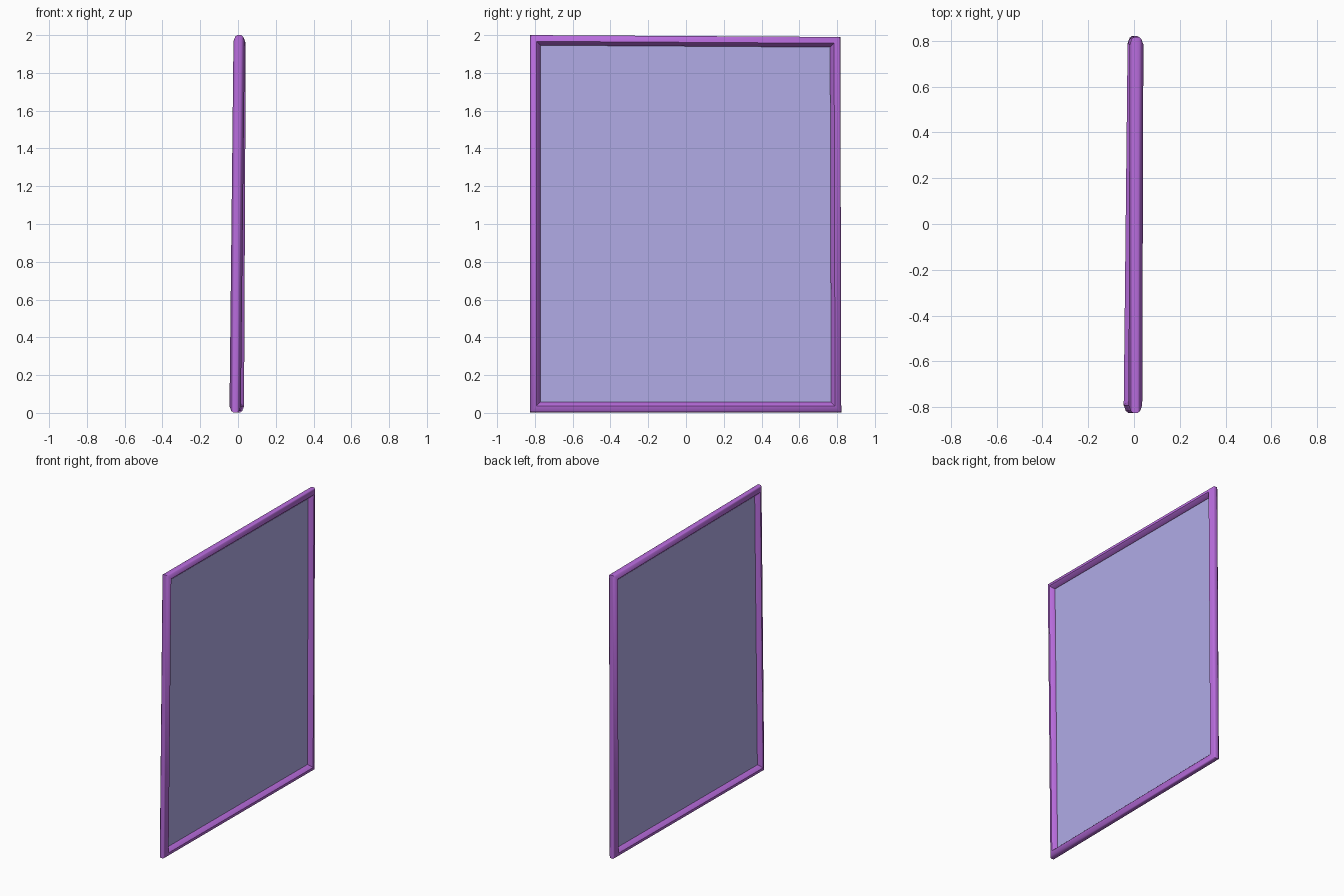
import bpy
import bmesh
from mathutils import Vector

if "Cube" in bpy.data.objects:
    bpy.data.objects.remove(bpy.data.objects["Cube"])


def material(name, color):
    m = bpy.data.materials.new(name)
    m.diffuse_color = color
    m.use_nodes = True
    m.node_tree.nodes["Principled BSDF"].inputs["Base Color"].default_value = m.diffuse_color
    return m


def make_object(name, bm, mat):
    bmesh.ops.recalc_face_normals(bm, faces=bm.faces)
    mesh = bpy.data.meshes.new(name)
    bm.to_mesh(mesh)
    bm.free()
    mesh.materials.append(mat)
    ob = bpy.data.objects.new(name, mesh)
    bpy.context.collection.objects.link(ob)
    return ob


# Outer corners (slightly warped sheet) and inward directions
corners = [
    (Vector((-0.015, -0.825, 0.003)), 1, 1),
    (Vector((0.002, 0.822, 0.003)), -1, 1),
    (Vector((0.011, 0.817, 1.99)), -1, -1),
    (Vector((0.006, -0.825, 2.0)), 1, -1),
]

# Half cross-section with a sharp ridge: distance inward, half thickness
half = [(0.0, 0.011), (0.008, 0.021), (0.033, 0.030), (0.054, 0.008)]
profile = half + [(u, -x) for u, x in reversed(half)]

# Mitred frame swept round the four corners
bm = bmesh.new()
rings = [[bm.verts.new(c + Vector((x, sy * u, sz * u))) for u, x in profile]
         for c, sy, sz in corners]
n = len(profile)
for i in range(4):
    a, b = rings[i], rings[(i + 1) % 4]
    for j in range(n):
        k = (j + 1) % n
        bm.faces.new((a[j], a[k], b[k], b[j]))
frame = make_object("frame", bm, material("purple", (0.48, 0.15, 0.72, 1.0)))
bpy.context.view_layer.objects.active = frame
frame.select_set(True)
bpy.ops.object.shade_smooth_by_angle(angle=0.9)

# Thin translucent pane set into the frame
bm = bmesh.new()
bm.faces.new([bm.verts.new(c + Vector((0, sy * 0.05, sz * 0.05)))
              for c, sy, sz in corners])
make_object("pane", bm, material("tinted_glass", (0.44, 0.41, 0.80, 0.6)))
